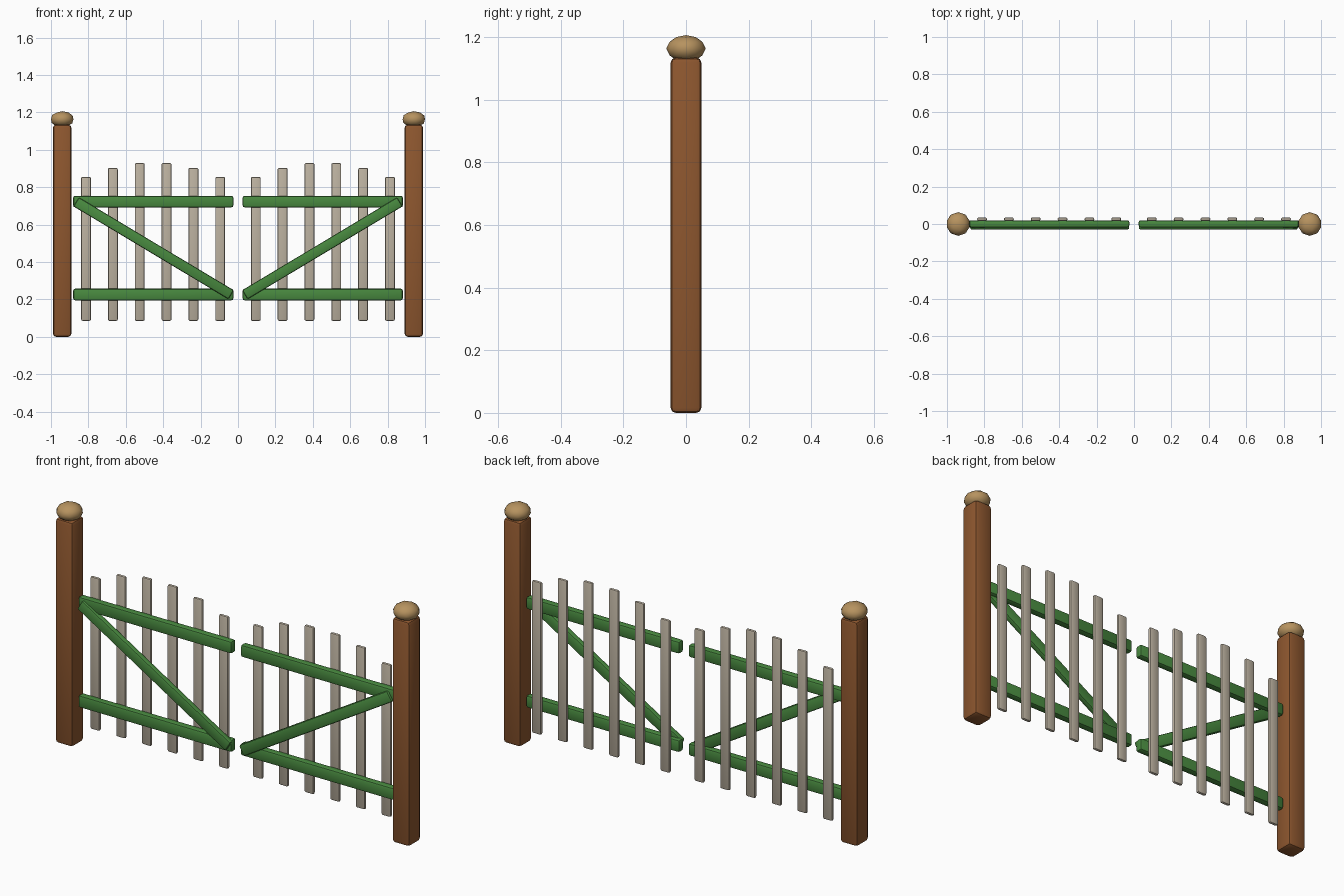
import bpy, math

if "Cube" in bpy.data.objects:
    bpy.data.objects.remove(bpy.data.objects["Cube"])


def material(name, rgb):
    m = bpy.data.materials.new(name)
    m.diffuse_color = (*rgb, 1)
    m.use_nodes = True
    m.node_tree.nodes["Principled BSDF"].inputs["Base Color"].default_value = m.diffuse_color
    return m


BROWN = material("brown_wood", (0.27, 0.095, 0.028))
TAN = material("tan_wood", (0.47, 0.29, 0.115))
GREEN = material("green_paint", (0.065, 0.25, 0.05))
PALE = material("pale_wood", (0.50, 0.44, 0.35))


def finish(obj, name, mat):
    obj.name = name
    obj.data.materials.append(mat)
    bpy.ops.object.shade_smooth_by_angle(angle=math.radians(40))


def board(name, center, size, mat, bevel, tilt=0.0):
    """Bevelled timber, optionally tilted in the gate plane."""
    bpy.ops.mesh.primitive_cube_add(size=1, location=center)
    obj = bpy.context.object
    obj.scale = size
    bpy.ops.object.transform_apply(location=False, rotation=False, scale=True)
    obj.rotation_euler.y = tilt
    mod = obj.modifiers.new("bevel", 'BEVEL')
    mod.width = bevel
    mod.segments = 2
    bpy.ops.object.modifier_apply(modifier=mod.name)
    finish(obj, name, mat)


for side, label in ((-1, "left"), (1, "right")):
    # Post and its rounded cap
    board(label + "_post", (side * 0.94, 0, 0.567), (0.098, 0.098, 1.134), BROWN, 0.016)
    bpy.ops.mesh.primitive_ico_sphere_add(subdivisions=2, radius=1,
                                          location=(side * 0.94, 0, 1.163))
    cap = bpy.context.object
    cap.scale = (0.063, 0.063, 0.043)
    bpy.ops.object.transform_apply(location=False, rotation=False, scale=True)
    finish(cap, label + "_post_cap", TAN)

    # Horizontal rails
    for part, z in (("lower", 0.226), ("upper", 0.723)):
        board(f"{label}_{part}_rail", (side * 0.453, 0.001, z),
              (0.856, 0.038, 0.062), GREEN, 0.01)

    # Diagonal brace, in front of the rails
    x0, z0, x1, z1 = 0.037, 0.225, 0.865, 0.721
    length = math.hypot(x1 - x0, z1 - z0)
    board(label + "_brace", (side * (x0 + x1) / 2, -0.015, (z0 + z1) / 2),
          (length, 0.03, 0.056), GREEN, 0.009,
          -side * math.atan2(z1 - z0, x1 - x0))

    # Pickets behind the rails, with an arched top line
    for i, top in enumerate((0.855, 0.903, 0.929, 0.929, 0.903, 0.855)):
        bottom = 0.085
        board(f"{label}_picket_{i + 1}",
              (side * (0.095 + 0.1435 * i), 0.026, (top + bottom) / 2),
              (0.053, 0.018, top - bottom), PALE, 0.0085)
